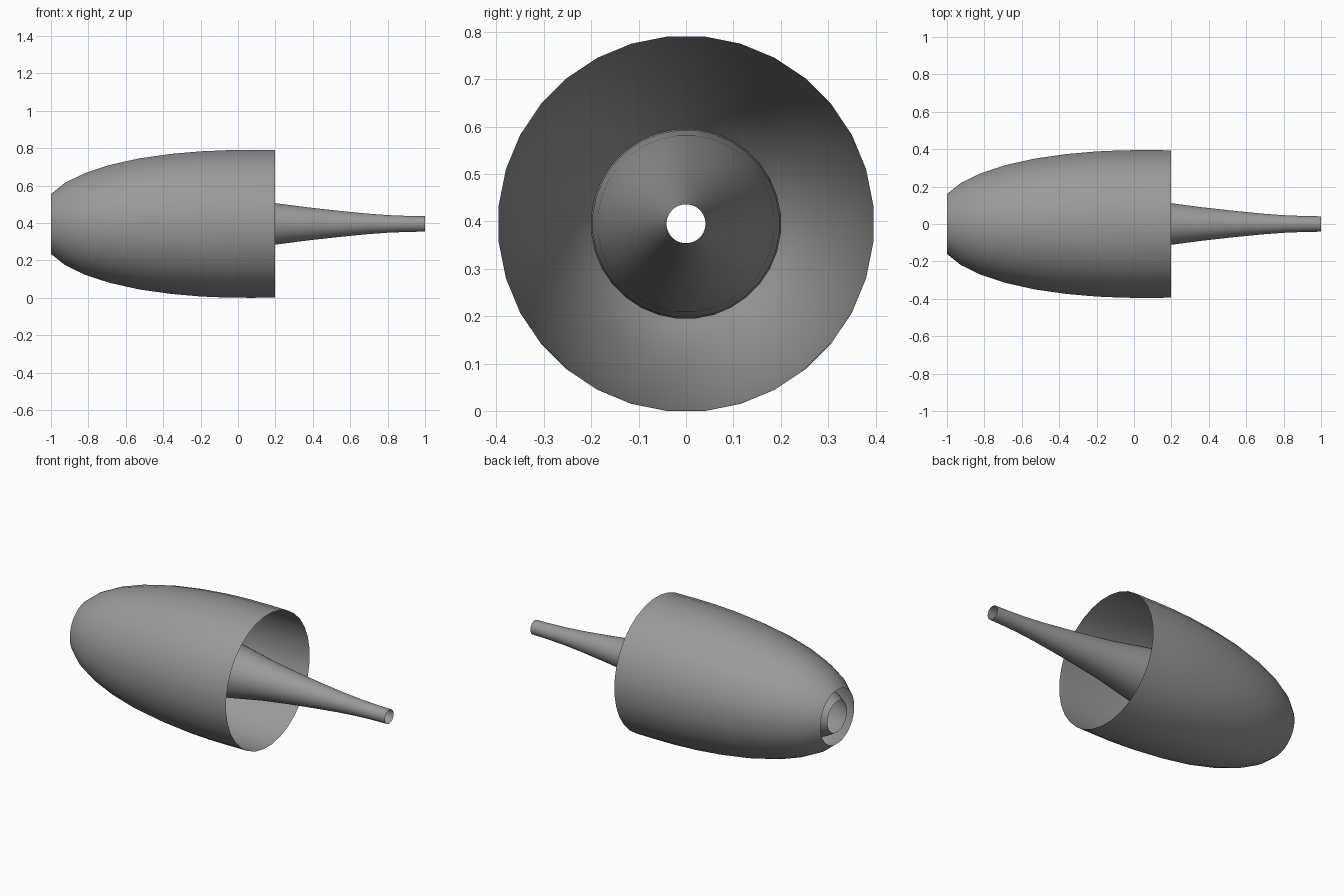
import bpy, bmesh, math

if "Cube" in bpy.data.objects:
    bpy.data.objects.remove(bpy.data.objects["Cube"])

SIDES = 32
AXIS_Z = 0.395
FLAT = 1 / math.cos(math.pi / SIDES)   # flats, not corners, touch the ground

grey = bpy.data.materials.new("dark_grey")
grey.diffuse_color = (0.32, 0.32, 0.32, 1)
grey.use_nodes = True
grey.node_tree.nodes["Principled BSDF"].inputs["Base Color"].default_value = grey.diffuse_color


def revolve(name, profile):
    """Open thin surface of revolution about the x axis from (x, radius) points."""
    bm = bmesh.new()
    rings = []
    for x, r in profile:
        ring = []
        for i in range(SIDES):
            a = 2 * math.pi * (i + 0.5) / SIDES
            ring.append(bm.verts.new((x, r * FLAT * math.cos(a),
                                      AXIS_Z + r * FLAT * math.sin(a))))
        rings.append(ring)
    for a, b in zip(rings, rings[1:]):
        for i in range(SIDES):
            j = (i + 1) % SIDES
            bm.faces.new((a[i], a[j], b[j], b[i]))
    bmesh.ops.recalc_face_normals(bm, faces=bm.faces)
    mesh = bpy.data.meshes.new(name)
    bm.to_mesh(mesh)
    bm.free()
    mesh.materials.append(grey)
    for p in mesh.polygons:
        p.use_smooth = True
    ob = bpy.data.objects.new(name, mesh)
    bpy.context.collection.objects.link(ob)
    return ob


# Outer cowl, open at both ends
revolve("outer_cowl", [
    (-1.0, 0.16), (-0.925, 0.22), (-0.82, 0.271), (-0.69, 0.314),
    (-0.53, 0.35), (-0.36, 0.374), (-0.20, 0.388), (-0.06, 0.394),
    (0.07, 0.395), (0.197, 0.394)])

# Hollow spindle core that tapers into the tail pipe
revolve("inner_core", [
    (-1.0, 0.092), (-0.95, 0.121), (-0.88, 0.149), (-0.78, 0.176),
    (-0.66, 0.194), (-0.53, 0.2), (-0.40, 0.197), (-0.26, 0.186),
    (-0.12, 0.166), (0.04, 0.139), (0.2, 0.111), (0.36, 0.090),
    (0.52, 0.072), (0.68, 0.056), (0.8, 0.047), (0.9, 0.043), (1.0, 0.041)])
